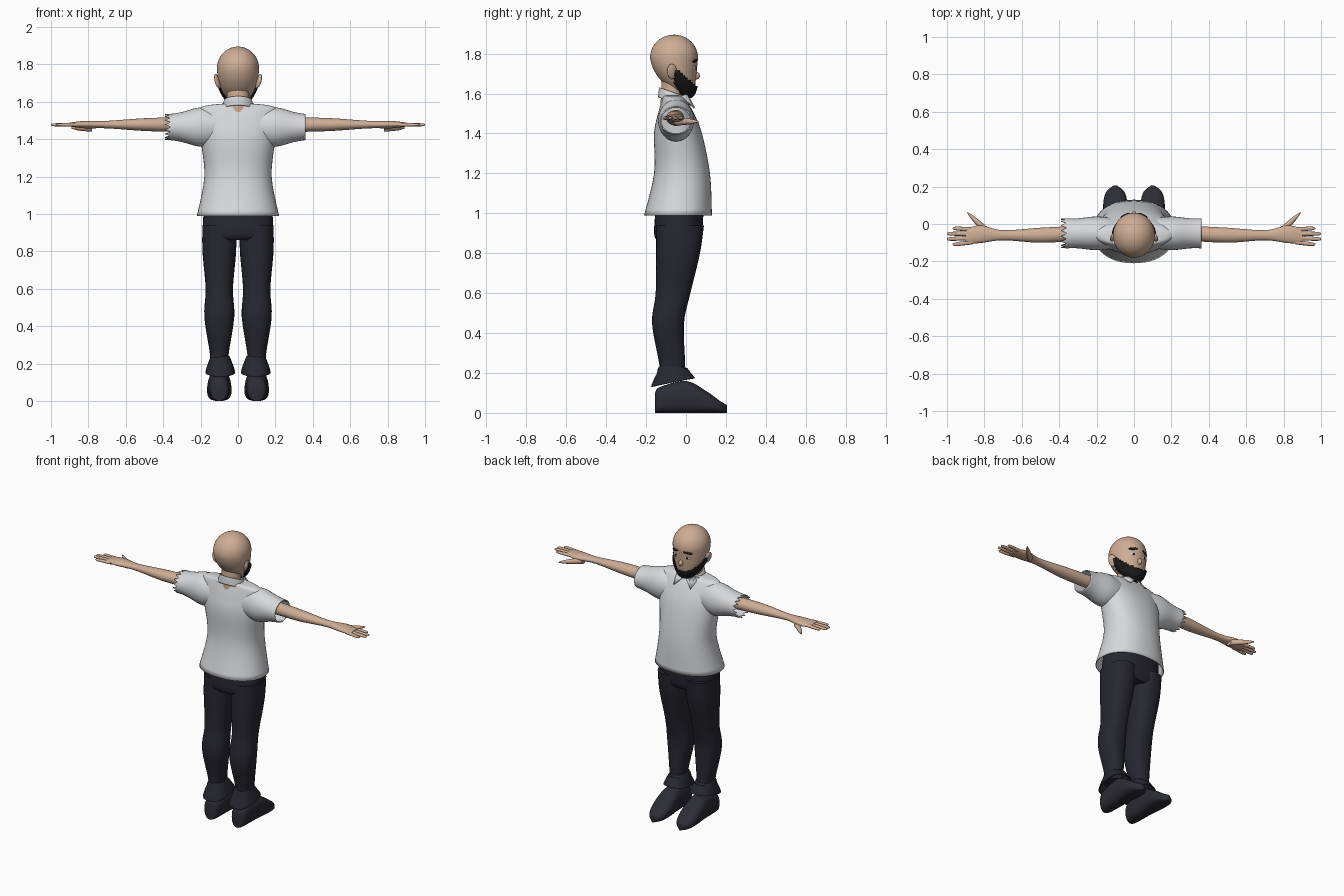
import bpy, bmesh, math
from mathutils import Vector

cube = bpy.data.objects.get("Cube")
if cube:
    bpy.data.objects.remove(cube, do_unlink=True)


def material(name, red, green, blue):
    mat = bpy.data.materials.new(name)
    mat.use_nodes = True
    mat.diffuse_color = (red, green, blue, 1)
    shader = mat.node_tree.nodes["Principled BSDF"]
    shader.inputs["Base Color"].default_value = mat.diffuse_color
    shader.inputs["Roughness"].default_value = 0.8
    return mat


SKIN = material("skin", 0.62, 0.42, 0.3)
SHIRT = material("shirt_white", 0.68, 0.69, 0.71)
CLOTH = material("trouser_charcoal", 0.02, 0.02, 0.03)
SHOE = material("shoe_charcoal", 0.025, 0.025, 0.035)
HAIR = material("hair_black", 0.01, 0.01, 0.01)
WHITE = material("eye_white", 0.85, 0.85, 0.85)
SIDES = (("left", 1), ("right", -1))


def finish(name, bm, mat, thickness=0):
    bmesh.ops.recalc_face_normals(bm, faces=bm.faces)
    mesh = bpy.data.meshes.new(name)
    bm.to_mesh(mesh)
    bm.free()
    mesh.materials.append(mat)
    part = bpy.data.objects.new(name, mesh)
    bpy.context.collection.objects.link(part)
    bpy.ops.object.select_all(action="DESELECT")
    bpy.context.view_layer.objects.active = part
    part.select_set(True)
    bpy.ops.object.shade_smooth_by_angle(angle=math.radians(45))
    if thickness:
        part.modifiers.new("thickness", "SOLIDIFY").thickness = thickness


def smooth_rows(rows, steps=5):
    """Catmull-Rom interpolation between the section rows."""
    rows = [Vector(row) for row in rows]
    padded = [rows[0], *rows, rows[-1]]
    for before, start, end, after in zip(padded, padded[1:], padded[2:], padded[3:]):
        for step in range(steps):
            t = step / steps
            slope_in, slope_out = (end - before) / 2, (after - start) / 2
            ease = t * t * (3 - 2 * t)
            yield (start.lerp(end, ease) + slope_in * t * (1 - t) ** 2
                   - slope_out * t * t * (1 - t))
    yield rows[-1]


def loft(name, mat, axis, fixed, rows, side=1, power=2, segments=32, shell=0, warp=None):
    """Rows hold: position on the axis, moving centre, two radii.
    The other centre coordinate is fixed. A shell stays open at both ends."""
    bm = bmesh.new()
    loops = []
    for position, centre, wide, deep in smooth_rows(rows):
        loop = []
        for i in range(segments):
            angle = math.tau * i / segments
            c, s = math.cos(angle), math.sin(angle)
            u = wide * math.copysign(abs(c) ** (2 / power), c)
            v = deep * math.copysign(abs(s) ** (2 / power), s)
            point = {"x": (position, centre + u, fixed + v),
                     "y": (fixed + u, position, centre + v),
                     "z": (fixed + u, centre + v, position)}[axis]
            point = Vector(point)
            if warp:
                warp(point, i)
            point.x *= side
            loop.append(bm.verts.new(point))
        loops.append(loop)
    for low, high in zip(loops, loops[1:]):
        for i in range(segments):
            bm.faces.new((low[i - 1], low[i], high[i], high[i - 1]))
    if not shell:
        bm.faces.new(loops[0])
        bm.faces.new(loops[-1])
    finish(name, bm, mat, shell)


def skull(name, mat, grow=1, keep=None, shell=0):
    """Sphere whose lower half stretches forward into a narrow chin."""
    bm = bmesh.new()
    bmesh.ops.create_uvsphere(bm, u_segments=64, v_segments=48, radius=grow)
    for vert in bm.verts:
        x, y, z = vert.co
        drop = max(0, -z)
        vert.co = (x * 0.112, y * 0.12 * (1 - 0.15 * drop) - 0.06 + 0.06 * drop ** 2,
                   1.78 + z * (0.19 if z < 0 else 0.115))
    if keep:
        unwanted = [f for f in bm.faces if not keep(f.calc_center_median())]
        bmesh.ops.delete(bm, geom=unwanted, context="FACES")
    finish(name, bm, mat, shell)


def blob(name, mat, location, scale, rotation=(0, 0, 0)):
    bpy.ops.mesh.primitive_uv_sphere_add(segments=20, ring_count=12,
                                         location=location, rotation=rotation)
    part = bpy.context.object
    part.name, part.scale = name, scale
    part.data.materials.append(mat)
    bpy.ops.object.shade_smooth()


# Head, neck and a beard shell running from the sideburns round the chin
def bearded(centre):
    below_cheek = centre.z < 1.68 - 0.85 * centre.y
    before_jaw = centre.y > -0.06 + 0.6 * max(0, 1.66 - centre.z)
    return below_cheek and before_jaw


skull("head", SKIN)
skull("beard", HAIR, grow=1.05, keep=bearded, shell=0.006)
loft("neck", SKIN, "z", 0, [(1.5, -0.07, 0.06, 0.06), (1.7, -0.07, 0.06, 0.05)])

# Face
blob("nose", SKIN, (0, 0.05, 1.69), (0.014, 0.02, 0.02), (0.4, 0, 0))
for tag, s in SIDES:
    blob(f"{tag}_eye", WHITE, (s * 0.04, 0.04, 1.73), (0.02, 0.01, 0.01), (0, 0, -s * 0.35))
    blob(f"{tag}_pupil", HAIR, (s * 0.04, 0.048, 1.73), (0.007, 0.004, 0.008))
    blob(f"{tag}_eyebrow", HAIR, (s * 0.045, 0.046, 1.765), (0.03, 0.008, 0.008),
         (0, s * 0.15, -s * 0.4))
    blob(f"{tag}_ear", SKIN, (s * 0.11, -0.07, 1.71), (0.012, 0.026, 0.04),
         (0.2, s * 0.25, s * 0.4))


# Shirt body, collar band and folded collar points
def lower_front(point, i):
    point.z -= (point.y + 0.135) / 3


loft("shirt_body", SHIRT, "z", 0,
     [(0.99, -0.04, 0.22, 0.17), (1.2, -0.02, 0.18, 0.14), (1.4, -0.04, 0.2, 0.12),
      (1.5, -0.05, 0.21, 0.09), (1.57, -0.06, 0.2, 0.06), (1.59, -0.07, 0.08, 0.05)],
     power=2.2, segments=48, shell=0.006)
loft("collar", SHIRT, "z", 0, [(1.58, -0.06, 0.09, 0.08), (1.63, -0.07, 0.075, 0.065)],
     shell=0.008, warp=lower_front)
for tag, s in SIDES:
    bm = bmesh.new()
    outline = [(0, 0.01, 1.585), (0.045, 0, 1.595), (0.08, -0.03, 1.585), (0.06, 0.04, 1.525)]
    bm.faces.new([bm.verts.new((s * x, y, z)) for x, y, z in outline])
    finish(f"{tag}_collar_point", bm, SHIRT, 0.006)


# Sleeves, the right one with a frayed end
def fray(point, i):
    if point.x > 0.355:
        point.x += 0.03 * (i % 2)


for tag, s in SIDES:
    loft(f"{tag}_sleeve", SHIRT, "x", 1.465,
         [(0.1, -0.05, 0.08, 0.09), (0.2, -0.05, 0.09, 0.105),
          (0.3, -0.05, 0.08, 0.08), (0.36, -0.05, 0.08, 0.07)],
         side=s, shell=0.006, warp=fray if s < 0 else None)

# Arms, palms, fingers and thumbs
for tag, s in SIDES:
    loft(f"{tag}_arm", SKIN, "x", 1.478,
         [(0.3, -0.05, 0.04, 0.04), (0.5, -0.06, 0.04, 0.034), (0.7, -0.06, 0.027, 0.02),
          (0.82, -0.055, 0.047, 0.02), (0.9, -0.065, 0.04, 0.01)], side=s)
    for i, finger in enumerate(("index", "middle", "ring", "little")):
        root = -0.03 - 0.022 * i
        end = root + 0.006 - 0.006 * i
        tip = 1 - 0.03 * (i in (0, 3))
        loft(f"{tag}_{finger}_finger", SKIN, "x", 1.477,
             [(0.86, root, 0.012, 0.01), (tip - 0.02, end, 0.01, 0.008),
              (tip, end, 0.002, 0.002)], side=s, segments=12)
    loft(f"{tag}_thumb", SKIN, "x", 1.46,
         [(0.78, -0.04, 0.02, 0.02), (0.85, 0.02, 0.018, 0.014), (0.89, 0.06, 0.004, 0.004)],
         side=s, segments=16)


# Trousers with flared cuffs that lift at the front
def lift_front(point, i):
    if point.z < 0.22:
        point.z += (point.y + 0.06) / 5


loft("trouser_seat", CLOTH, "z", 0,
     [(0.86, -0.04, 0.14, 0.1), (0.9, -0.04, 0.187, 0.12), (1.05, -0.03, 0.18, 0.12)], power=2.4)
for tag, s in SIDES:
    loft(f"{tag}_trouser_leg", CLOTH, "z", 0.1,
         [(0.17, -0.07, 0.05, 0.06), (0.25, -0.07, 0.05, 0.065), (0.45, -0.09, 0.08, 0.08),
          (0.6, -0.065, 0.073, 0.087), (0.8, -0.04, 0.09, 0.11), (0.94, -0.03, 0.09, 0.12)],
         side=s, power=2.3)
    loft(f"{tag}_trouser_cuff", CLOTH, "z", 0.095,
         [(0.155, -0.065, 0.08, 0.11), (0.19, -0.07, 0.07, 0.09), (0.24, -0.07, 0.05, 0.06)],
         side=s, power=2.4, shell=0.006, warp=lift_front)

# Shoes: each section rests on the ground, so its centre equals half its height
SHOE_ROWS = [(-0.155, 0.05, 0.03), (-0.13, 0.065, 0.05), (0, 0.08, 0.06),
             (0.1, 0.055, 0.065), (0.17, 0.03, 0.05), (0.205, 0.02, 0.01)]
for tag, s in SIDES:
    loft(f"{tag}_shoe", SHOE, "y", 0.1,
         [(y, half, wide, half) for y, half, wide in SHOE_ROWS], side=s, power=2.6)
